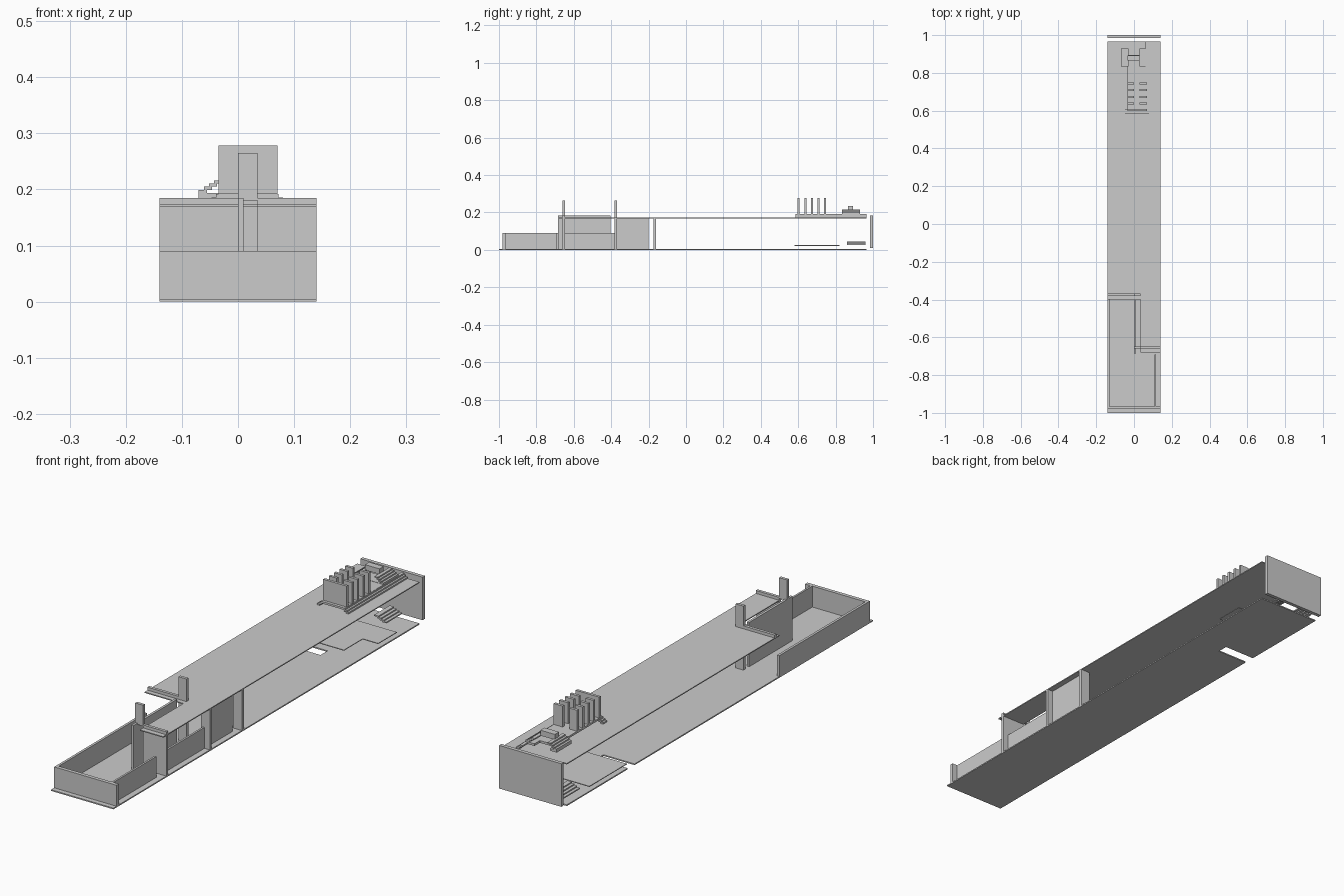
import bpy, bmesh


def prism(name, pts, z0, z1):
    """Extrude a plan outline between two heights."""
    bm = bmesh.new()
    face = bm.faces.new([bm.verts.new((x, y, z0)) for x, y in pts])
    ext = bmesh.ops.extrude_face_region(bm, geom=[face])
    top = [v for v in ext["geom"] if isinstance(v, bmesh.types.BMVert)]
    bmesh.ops.translate(bm, verts=top, vec=(0, 0, z1 - z0))
    bmesh.ops.recalc_face_normals(bm, faces=bm.faces)
    me = bpy.data.meshes.new(name)
    bm.to_mesh(me)
    bm.free()
    ob = bpy.data.objects.new(name, me)
    bpy.context.collection.objects.link(ob)
    return ob


def box(name, x0, x1, y0, y1, z0, z1):
    return prism(name, [(x0, y0), (x1, y0), (x1, y1), (x0, y1)], z0, z1)


def steps(name, x0, dx, y0, y1, z0, dz, count):
    """Row of stair treads climbing along x."""
    for i in range(count):
        xa, xb = sorted((x0 + i * dx, x0 + (i + 1.6) * dx))
        box(f"{name}_{i + 1}", xa, xb, y0, y1, z0 + i * dz, z0 + (i + 1) * dz)


W = 0.14

# Ground slab with a stairwell slot on the left
prism("ground_slab", [(-W, -1), (W, -1), (W, 0.965), (-W, 0.965), (-W, 0.575),
                      (0.0, 0.575), (0.0, 0.53), (-W, 0.53)], 0, 0.005)
# Thin raised floor near the back
prism("raised_floor", [(-W, 0.58), (0.07, 0.58), (0.07, 0.70), (W, 0.70),
                       (W, 0.82), (-W, 0.82)], 0.022, 0.025)

# Roof slab cut away over the front yard
prism("roof_slab", [(0.035, -0.68), (W, -0.68), (W, 0.965), (-W, 0.965),
                    (-W, -0.40), (0.035, -0.40)], 0.169, 0.173)

# Yard walls
box("front_yard_wall", -W, W, -0.98, -0.965, 0.005, 0.09)
box("left_yard_wall", -W, -0.13, -0.965, -0.40, 0.005, 0.09)
box("right_yard_wall", 0.108, 0.116, -0.965, -0.69, 0.005, 0.09)

# House walls
box("inner_wall", 0, 0.01, -0.685, -0.405, 0.005, 0.185)
box("front_house_wall", 0.035, W, -0.66, -0.648, 0.005, 0.169)
box("window_sill_wall", 0.108, 0.116, -0.648, -0.381, 0.005, 0.09)
box("side_wall", 0.108, 0.116, -0.369, -0.20, 0.005, 0.169)
box("middle_pier", 0.10, W, -0.381, -0.369, 0.005, 0.169)
box("rear_pier", 0.10, W, -0.175, -0.16, 0.005, 0.169)

# Chimney posts and roof parapets
box("front_post", 0, 0.035, -0.66, -0.648, 0.18, 0.265)
box("rear_post", 0, 0.035, -0.381, -0.369, 0.005, 0.265)
box("front_parapet", 0.035, W, -0.66, -0.648, 0.173, 0.185)
box("rear_parapet", -W, 0, -0.381, -0.369, 0.173, 0.185)

# Back end wall
box("end_wall", -W, W, 0.985, 1.0, 0.01, 0.185)

# Roof pavilion: front panel and paired fins behind it
box("pavilion_panel", -0.035, 0.07, 0.597, 0.608, 0.193, 0.278)
for i, y in enumerate((0.633, 0.667, 0.703, 0.738)):
    box(f"left_fin_{i + 1}", -0.035, 0, y, y + 0.011, 0.193, 0.278)
    box(f"right_fin_{i + 1}", 0.03, 0.07, y, y + 0.011, 0.193, 0.278)

# Terrace under the pavilion with side treads
box("terrace", -0.035, 0.07, 0.585, 0.835, 0.185, 0.193)
steps("terrace_tread", 0.088, -0.008, 0.585, 0.965, 0.174, 0.006, 3)
steps("entry_tread", -0.055, 0.008, 0.585, 0.61, 0.174, 0.006, 3)

# Stepped mound at the back of the roof
prism("mound_base", [(-0.07, 0.835), (0.07, 0.835), (0.07, 0.93), (0.03, 0.93),
                     (0.03, 0.895), (-0.04, 0.895), (-0.04, 0.93),
                     (-0.07, 0.93)], 0.185, 0.194)
steps("mound_left_tread", -0.07, 0.009, 0.835, 0.93, 0.194, 0.0055, 4)
steps("mound_right_tread", 0.07, -0.009, 0.835, 0.93, 0.194, 0.0055, 4)
box("mound_bridge", -0.035, 0.03, 0.865, 0.892, 0.213, 0.235)

# Lower stairs beneath the roof end
steps("lower_right_tread", 0.065, -0.012, 0.86, 0.96, 0.025, 0.005, 4)
steps("lower_left_tread", -0.125, 0.012, 0.86, 0.96, 0.025, 0.005, 4)
